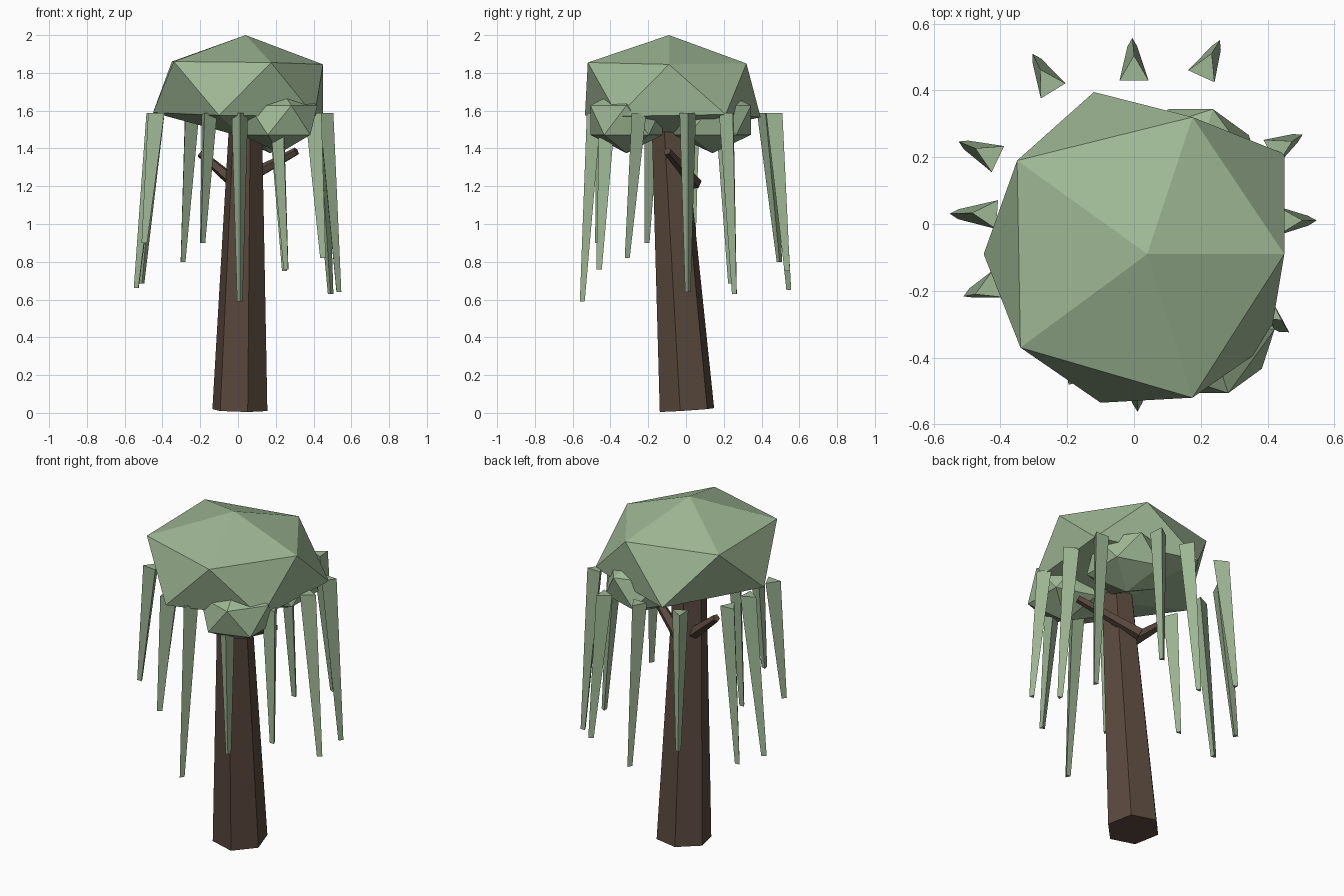
import bpy, bmesh, math
from mathutils import Vector

if "Cube" in bpy.data.objects:
    bpy.data.objects.remove(bpy.data.objects["Cube"])


def material(name, rgb):
    m = bpy.data.materials.new(name)
    m.diffuse_color = (*rgb, 1)
    m.use_nodes = True
    m.node_tree.nodes["Principled BSDF"].inputs["Base Color"].default_value = m.diffuse_color
    return m


BARK = material("dark bark", (0.100, 0.066, 0.047))
LEAF = material("sage leaf", (0.345, 0.480, 0.300))


def finish(name, bm, mat):
    bmesh.ops.recalc_face_normals(bm, faces=bm.faces)
    me = bpy.data.meshes.new(name)
    bm.to_mesh(me)
    bm.free()
    me.materials.append(mat)
    ob = bpy.data.objects.new(name, me)
    bpy.context.collection.objects.link(ob)
    return ob


def taper(name, a, b, ra, rb, sides, phase, mat, tilt_ends=True):
    """Tapered prism from a to b; first corner of each ring at angle phase."""
    a, b = Vector(a), Vector(b)
    rot = Vector((0, 0, 1)).rotation_difference(b - a)
    bm = bmesh.new()
    rings = []
    for c, r in ((a, ra), (b, rb)):
        ring = []
        for i in range(sides):
            t = phase + math.tau * i / sides
            p = Vector((r * math.cos(t), r * math.sin(t), 0))
            ring.append(bm.verts.new(c + (rot @ p if tilt_ends else p)))
        rings.append(ring)
    for i in range(sides):
        j = (i + 1) % sides
        bm.faces.new((rings[0][i], rings[0][j], rings[1][j], rings[1][i]))
    bm.faces.new(rings[0][::-1])
    bm.faces.new(rings[1])
    return finish(name, bm, mat)


def clump(name, top, upper, lower, bottom):
    """Twenty-sided foliage lump from two staggered rings of five."""
    bm = bmesh.new()
    t, b = bm.verts.new(top), bm.verts.new(bottom)
    u = [bm.verts.new(p) for p in upper]
    l = [bm.verts.new(p) for p in lower]
    for i in range(5):
        j = (i + 1) % 5
        bm.faces.new((t, u[i], u[j]))
        bm.faces.new((u[i], l[i], u[j]))
        bm.faces.new((u[j], l[i], l[j]))
        bm.faces.new((b, l[j], l[i]))
    return finish(name, bm, LEAF)


def small_clump(name, c, r, h):
    def ring(start, z):
        return [(c[0] + 0.894 * r * math.cos(math.radians(start + 72 * i)),
                 c[1] + 0.894 * r * math.sin(math.radians(start + 72 * i)),
                 c[2] + z * h) for i in range(5)]
    return clump(name, (c[0], c[1], c[2] + h), ring(0, 0.447),
                 ring(36, -0.447), (c[0], c[1], c[2] - h))


# Leaning six-sided trunk
taper("trunk", (0.01, 0.005, 0.015), (0.04, -0.095, 1.53), 0.15, 0.09, 6,
      math.radians(46), BARK)

# Short branches
taper("left_branch", (0.04, -0.05, 1.17), (-0.20, 0.0, 1.375), 0.04, 0.022, 5, 0.3, BARK)
taper("right_branch", (0.0, 0.05, 1.215), (0.31, -0.10, 1.385), 0.036, 0.022, 5, 0.3, BARK)

# Main crown
clump("crown", (0.04, -0.09, 2.0),
      [(0.45, -0.09, 1.845), (0.175, 0.32, 1.85), (-0.35, 0.19, 1.86),
       (-0.34, -0.37, 1.86), (0.175, -0.52, 1.855)],
      [(0.45, 0.21, 1.58), (-0.12, 0.395, 1.565), (-0.45, -0.09, 1.59),
       (-0.10, -0.535, 1.575), (0.405, -0.36, 1.57)],
      (0.03, -0.09, 1.46))

# Smaller clumps under the crown
small_clump("front_clump", (0.22, -0.315, 1.55), 0.225, 0.175)
small_clump("back_clump", (0.17, 0.14, 1.55), 0.24, 0.175)

# Hanging strands: top x, y and bottom x, y, z
STRANDS = [
    (0.00, 0.455, -0.005, 0.54, 0.65), (0.212, 0.465, 0.25, 0.535, 0.75),
    (0.43, 0.225, 0.49, 0.26, 0.63), (0.455, 0.01, 0.53, 0.01, 0.64),
    (0.40, -0.26, 0.45, -0.315, 0.82), (0.215, -0.415, 0.258, -0.46, 0.76),
    (0.01, -0.475, 0.01, -0.545, 0.59), (-0.16, -0.43, -0.19, -0.465, 0.90),
    (-0.43, -0.19, -0.495, -0.21, 0.90), (-0.435, 0.03, -0.535, 0.03, 0.66),
    (-0.43, 0.205, -0.51, 0.24, 0.685), (-0.255, 0.42, -0.295, 0.495, 0.80),
]
for i, (tx, ty, bx, by, bz) in enumerate(STRANDS):
    taper(f"strand_{i + 1:02d}", (bx, by, bz), (tx, ty, 1.587), 0.017, 0.05, 3,
          math.atan2(ty, tx), LEAF, tilt_ends=False)
